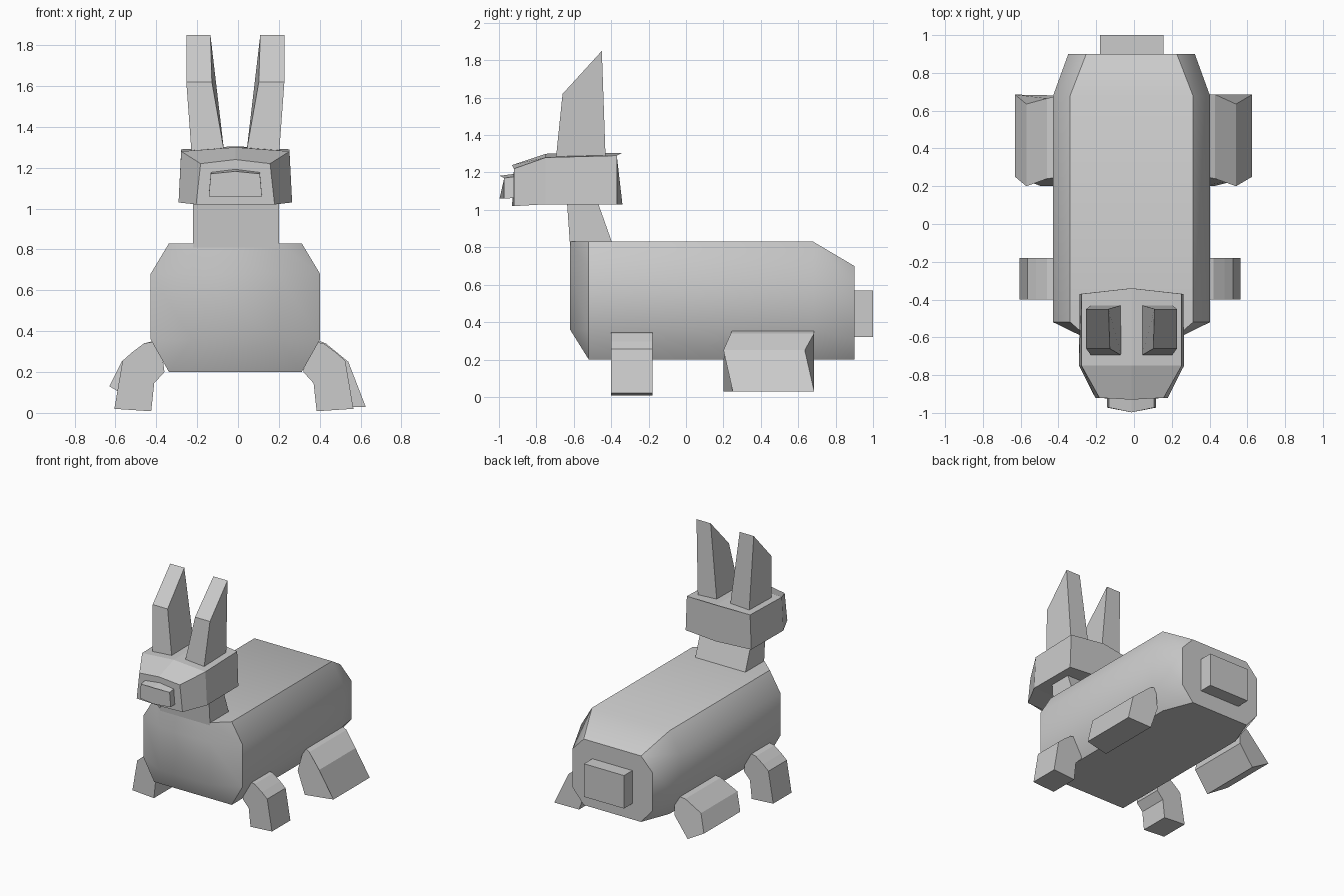
import bpy, bmesh, math

cube = bpy.data.objects.get("Cube")
if cube:
    bpy.data.objects.remove(cube, do_unlink=True)

grey = bpy.data.materials.new("plain grey")
grey.use_nodes = True
COLOR = (0.6, 0.6, 0.6, 1)
grey.diffuse_color = COLOR
grey.node_tree.nodes["Principled BSDF"].inputs["Base Color"].default_value = COLOR

MID = -0.013  # the model's own plane of symmetry


def loft(name, rings, smooth=None):
    """Skin matching rings of points and cap both ends."""
    bm = bmesh.new()
    rows = [[bm.verts.new(p) for p in ring] for ring in rings]
    for a, b in zip(rows, rows[1:]):
        for i in range(len(a)):
            j = (i + 1) % len(a)
            bm.faces.new((a[i], a[j], b[j], b[i]))
    bm.faces.new(rows[0])
    bm.faces.new(rows[-1])
    bmesh.ops.remove_doubles(bm, verts=bm.verts, dist=0.0005)
    bmesh.ops.recalc_face_normals(bm, faces=bm.faces)
    mesh = bpy.data.meshes.new(name)
    bm.to_mesh(mesh)
    bm.free()
    mesh.materials.append(grey)
    obj = bpy.data.objects.new(name, mesh)
    bpy.context.collection.objects.link(obj)
    if smooth:
        bpy.ops.object.select_all(action='DESELECT')
        obj.select_set(True)
        bpy.context.view_layer.objects.active = obj
        bpy.ops.object.shade_smooth_by_angle(angle=math.radians(smooth))
    return obj


def octagon(y, wide, narrow, top, upper, lower, bottom):
    half = [(narrow, top), (wide, upper), (wide, lower), (narrow, bottom)]
    pts = half + [(-x, z) for x, z in reversed(half)]
    return [(MID + x, y, z) for x, z in pts]


def block(y0, y1, x0, x1, z0, z1):
    return [[(x0, y, z0), (x1, y, z0), (x1, y, z1), (x0, y, z1)] for y in (y0, y1)]


# Body: chamfered barrel, tapered at both ends
loft("body", [
    octagon(-0.62, 0.21, 0.21, 0.83, 0.68, 0.36, 0.36),
    octagon(-0.52, 0.415, 0.325, 0.83, 0.68, 0.36, 0.20),
    octagon(0.68, 0.415, 0.325, 0.83, 0.68, 0.36, 0.20),
    octagon(0.90, 0.335, 0.24, 0.70, 0.60, 0.31, 0.20),
], smooth=35)
loft("tail", block(0.88, 1.0, -0.18, 0.155, 0.32, 0.57))

# Neck leans forward
loft("neck", [[(x, y, z) for x, y in ((-0.22, f), (0.20, f), (0.20, b), (-0.22, b))]
              for z, f, b in ((0.81, -0.62, -0.39), (1.05, -0.637, -0.475))])


def head_ring(y_side, y_mid, top_w, low_w, top, ridge, low):
    return [(MID - low_w, y_side, low), (MID, y_mid, low), (MID + low_w, y_side, low),
            (MID + top_w, y_side, top), (MID, y_mid, ridge), (MID - top_w, y_side, top)]


# Head and muzzle share a ridged section
loft("head", [
    head_ring(-0.37, -0.34, 0.265, 0.275, 1.29, 1.305, 1.03),
    head_ring(-0.75, -0.75, 0.265, 0.278, 1.28, 1.30, 1.03),
    head_ring(-0.92, -0.93, 0.17, 0.192, 1.22, 1.24, 1.02),
])
loft("nose", [
    head_ring(-0.90, -0.90, 0.12, 0.13, 1.18, 1.195, 1.065),
    head_ring(-0.972, -0.997, 0.12, 0.13, 1.17, 1.182, 1.06),
])

# Ears: each ring runs inner side then outer side of the blade profile
for name, s in (("right_ear", -1), ("left_ear", 1)):
    profile = [(-0.695, 1.28, 0.055, 0.215), (-0.66, 1.62, 0.115, 0.24),
               (-0.45, 1.85, 0.122, 0.24), (-0.43, 1.28, 0.055, 0.215)]
    loft(name, [[(MID + s * p[k], p[0], p[1]) for p in profile] for k in (2, 3)])

# Front legs: bent profile extruded front to back
front_leg = [(0.36, 0.355), (0.44, 0.34), (0.50, 0.295), (0.545, 0.255), (0.585, 0.02),
             (0.405, 0.008), (0.39, 0.145), (0.34, 0.20)]
for name, s in (("right_front_leg", -1), ("left_front_leg", 1)):
    loft(name, [[(-0.02 + s * x, y, z) for x, z in front_leg] for y in (-0.40, -0.18)])

# Hind legs: hip, knee, outer toe, inner toe, inner hip as (x, z, front y, back y)
left_hind = [(0.38, 0.36, 0.25, 0.685), (0.43, 0.34, 0.24, 0.685), (0.54, 0.25, 0.20, 0.635),
             (0.625, 0.03, 0.25, 0.685), (0.42, 0.03, 0.20, 0.68), (0.36, 0.20, 0.20, 0.68)]
right_hind = [(-0.38, 0.36, 0.25, 0.685), (-0.46, 0.34, 0.24, 0.665), (-0.57, 0.25, 0.20, 0.635),
              (-0.63, 0.13, 0.25, 0.685), (-0.49, 0.05, 0.20, 0.68), (-0.38, 0.20, 0.20, 0.68)]
for name, pts in (("left_hind_leg", left_hind), ("right_hind_leg", right_hind)):
    loft(name, [[(p[0], p[k], p[1]) for p in pts] for k in (2, 3)])
